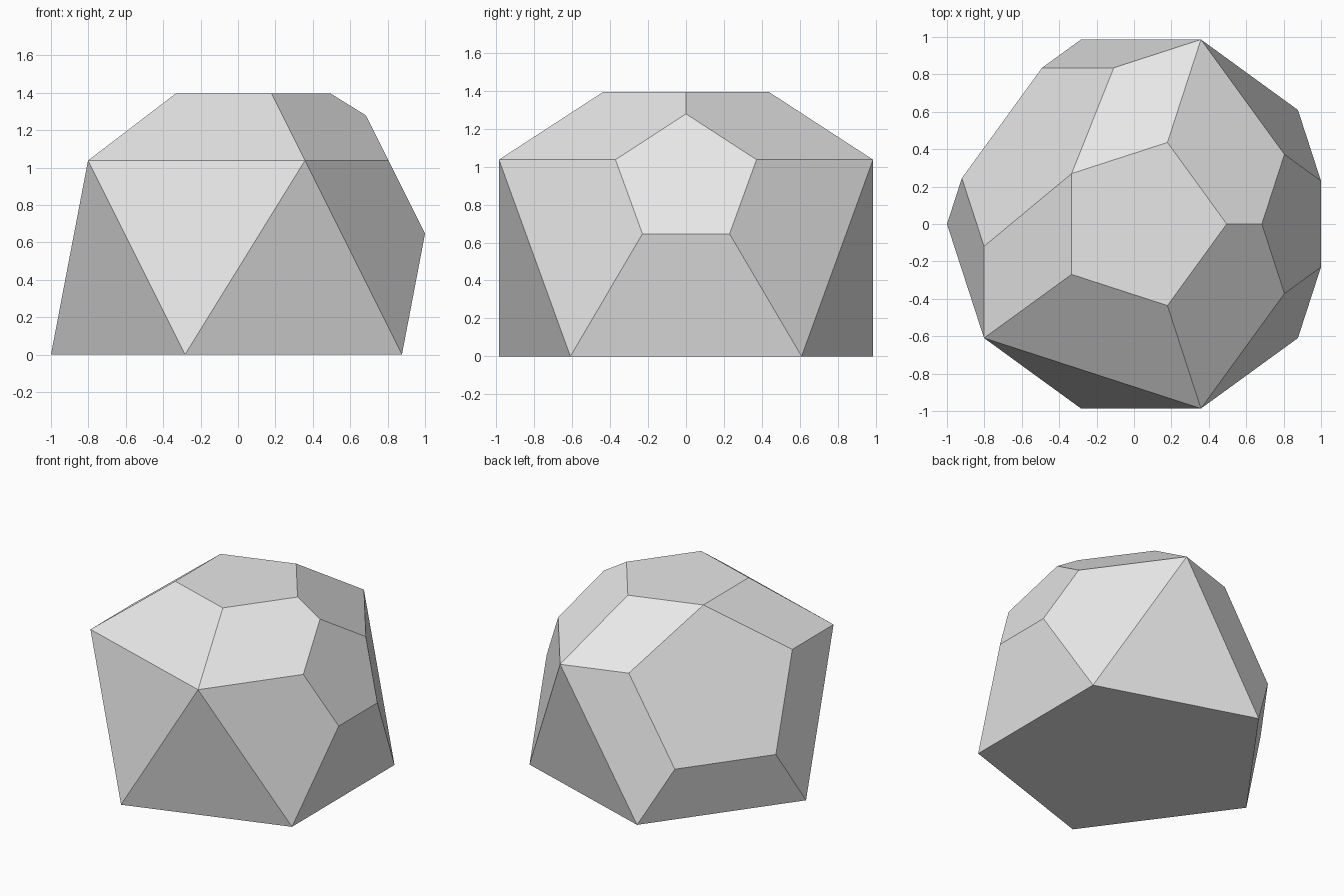
import bpy
import bmesh
from math import cos, sin, radians
from mathutils import Vector

cube = bpy.data.objects.get("Cube")
if cube:
    bpy.data.objects.remove(cube, do_unlink=True)

# Icosahedron without its lowest corner, resting on the open pentagon
R = 1.0373
SHIFT = R - 1


def ring(start, z):
    return [Vector((SHIFT + R * cos(radians(start + 72 * i)),
                    R * sin(radians(start + 72 * i)), z)) for i in range(5)]


corners = ring(0, R) + ring(36, 0) + [Vector((SHIFT, 0, R * 1.618))]
APEX, RIGHT, BACK_LEFT = 10, 0, 2
faces = [[9, 8, 7, 6, 5]]
for i in range(5):
    j = (i + 1) % 5
    faces += [[i, j, APEX], [i, 5 + i, j], [5 + i, 5 + j, j]]

# Corners sliced off, with the share of each edge removed
cuts = {APEX: 0.442, RIGHT: 0.377, BACK_LEFT: 0.598}
caps = {
    APEX: [0, 1, 2, 3, 4],
    RIGHT: [APEX, 4, 9, 5, 1],
    BACK_LEFT: [APEX, 1, 6, 7, 3],
}

bm = bmesh.new()
verts = {}


def point(a, b=None):
    """Corner a, or the place where its cut crosses the edge to b."""
    share = 0
    if b is not None:
        share = cuts[a]
        if (a, b) == (BACK_LEFT, APEX):
            share = 1 - cuts[APEX]
    p = corners[a].lerp(corners[b], share) if share else corners[a]
    key = tuple(round(c, 4) + 0.0 for c in p)
    if key not in verts:
        verts[key] = bm.verts.new(p)
    return verts[key]


# Faces with their sliced corners replaced by two points each
for face in faces:
    outline = []
    for k, v in enumerate(face):
        if v in cuts:
            outline += [point(v, face[k - 1]), point(v, face[(k + 1) % len(face)])]
        else:
            outline.append(point(v))
    bm.faces.new(list(dict.fromkeys(outline)))

# Pentagons closing the cuts
for v, neighbours in caps.items():
    bm.faces.new([point(v, n) for n in neighbours])
bmesh.ops.recalc_face_normals(bm, faces=bm.faces)

mesh = bpy.data.meshes.new("faceted_stone")
bm.to_mesh(mesh)
bm.free()

# Plain grey finish
grey = bpy.data.materials.new("light_grey")
grey.use_nodes = True
colour = (0.8, 0.8, 0.8, 1)
grey.diffuse_color = colour
grey.node_tree.nodes["Principled BSDF"].inputs["Base Color"].default_value = colour
mesh.materials.append(grey)

stone = bpy.data.objects.new("faceted_stone", mesh)
bpy.context.collection.objects.link(stone)
